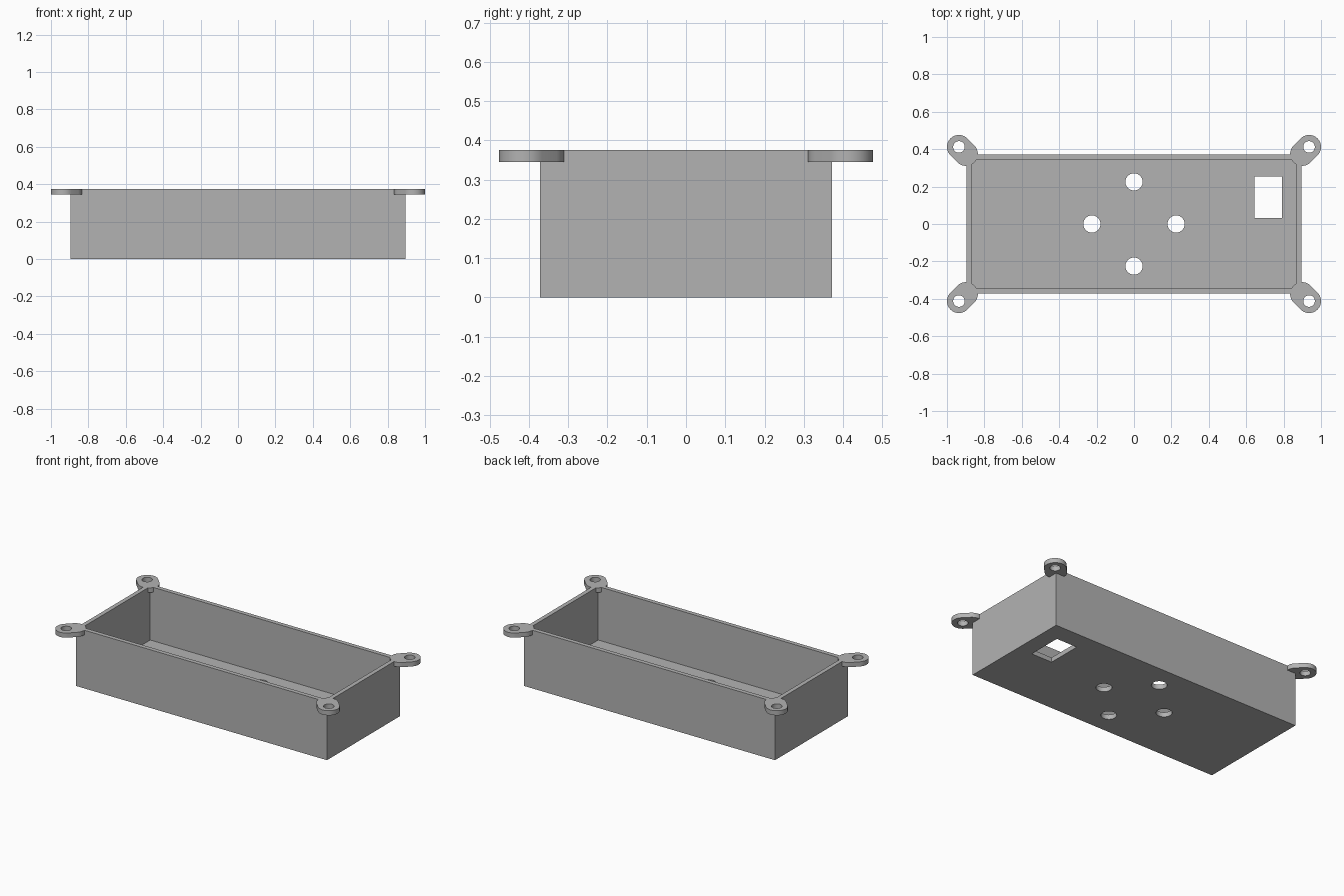
import bpy, bmesh, math
from mathutils import Vector

cube = bpy.data.objects.get("Cube")
if cube:
    bpy.data.objects.remove(cube, do_unlink=True)

HX, HY, H = 0.895, 0.372, 0.375    # outer half sizes and height
WALL, FLOOR, TAB = 0.028, 0.03, 0.03

grey = bpy.data.materials.new("plain grey")
grey.use_nodes = True
colour = (0.45, 0.45, 0.45, 1)
grey.diffuse_color = colour
grey.node_tree.nodes["Principled BSDF"].inputs["Base Color"].default_value = colour


def prism(name, outline, z0, z1):
    """Extrude a flat counter-clockwise outline from z0 to z1."""
    bm = bmesh.new()
    face = bm.faces.new([bm.verts.new((x, y, z0)) for x, y in outline])
    top = bmesh.ops.extrude_face_region(bm, geom=[face])["geom"]
    bmesh.ops.translate(bm, vec=(0, 0, z1 - z0),
                        verts=[v for v in top if isinstance(v, bmesh.types.BMVert)])
    bmesh.ops.recalc_face_normals(bm, faces=bm.faces)
    mesh = bpy.data.meshes.new(name)
    bm.to_mesh(mesh)
    bm.free()
    mesh.materials.append(grey)
    obj = bpy.data.objects.new(name, mesh)
    bpy.context.collection.objects.link(obj)
    return obj


def rect(x0, x1, y0, y1):
    return [(x0, y0), (x1, y0), (x1, y1), (x0, y1)]


def arc(cx, cy, r, start, sweep, n):
    return [(cx + r * math.cos(start + sweep * i / n),
             cy + r * math.sin(start + sweep * i / n)) for i in range(n + 1)]


def circle(cx, cy, r):
    return arc(cx, cy, r, 0, 2 * math.pi, 48)[:-1]


def combine(target, tool, operation):
    mod = target.modifiers.new(operation, "BOOLEAN")
    mod.operation, mod.object, mod.solver = operation, tool, "EXACT"
    bpy.context.view_layer.objects.active = target
    bpy.ops.object.modifier_apply(modifier=mod.name)
    bpy.data.objects.remove(tool, do_unlink=True)


# Open tray
tray = prism("tray", rect(-HX, HX, -HY, HY), 0, H)
ix, iy = HX - WALL, HY - WALL
combine(tray, prism("cavity", rect(-ix, ix, -iy, iy), FLOOR, H + 0.1), "DIFFERENCE")

# Floor openings: four round holes and a rectangular window
for x, y in ((0.225, 0), (-0.225, 0), (0, 0.225), (0, -0.225)):
    combine(tray, prism("floor_hole", circle(x, y, 0.046), -0.1, 0.1), "DIFFERENCE")
combine(tray, prism("window", rect(0.643, 0.791, 0.031, 0.255), -0.1, 0.1), "DIFFERENCE")

# Rounded screw tabs on the four top corners
for sx in (1, -1):
    for sy in (1, -1):
        tip = Vector((sx * 0.936, sy * 0.412))
        root = Vector((sx * 0.899, sy * 0.375))
        a = math.atan2(sy, sx)
        outline = (arc(*tip, 0.064, a - math.pi / 2, math.pi, 24)
                   + arc(*root, 0.064, a + math.pi / 2, math.pi, 24))
        combine(tray, prism("screw_tab", outline, H - TAB, H), "UNION")
        combine(tray, prism("screw_hole", circle(*tip, 0.031), H - 0.1, H + 0.1), "DIFFERENCE")

# Smooth curved walls, crisp corners
bpy.ops.object.select_all(action="DESELECT")
tray.select_set(True)
bpy.context.view_layer.objects.active = tray
bpy.ops.object.shade_smooth_by_angle(angle=math.radians(30))
